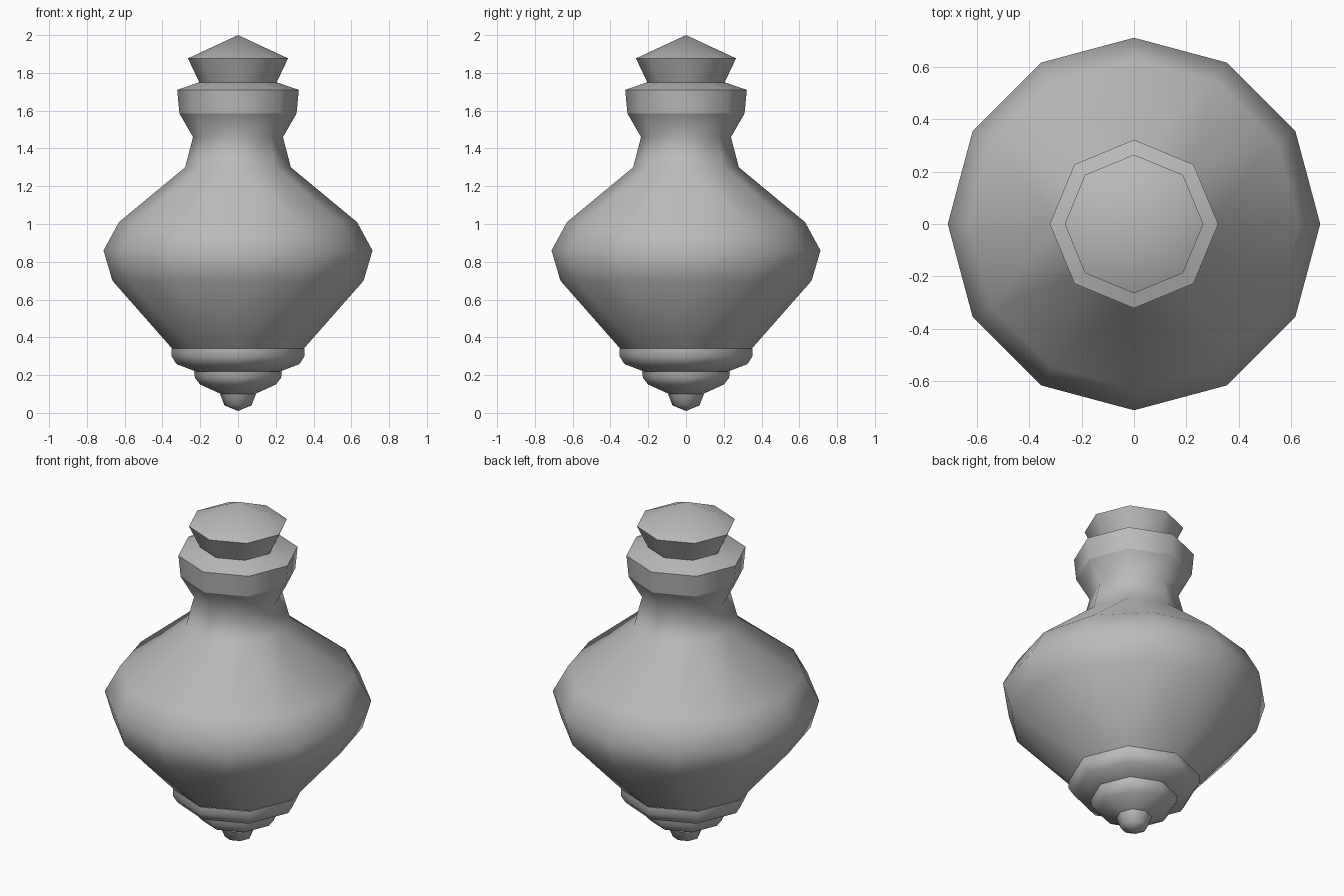
import bpy, bmesh
from math import cos, sin, pi

cube = bpy.data.objects.get("Cube")
if cube:
    bpy.data.objects.remove(cube)

grey = bpy.data.materials.new("plain_grey")
grey.use_nodes = True
colour = (0.5, 0.5, 0.5, 1)
grey.diffuse_color = colour
grey.node_tree.nodes["Principled BSDF"].inputs["Base Color"].default_value = colour


def turned(name, profile):
    """Surface through rings (radius, height, sides); a zero radius is a tip."""
    bm = bmesh.new()
    previous = None
    for radius, z, sides in profile:
        count = sides if radius else 1
        ring = [bm.verts.new((radius * cos(2 * pi * i / count),
                              radius * sin(2 * pi * i / count), z))
                for i in range(count)]
        if previous:
            a, b = len(previous), count
            i = j = 0
            if a == b:
                for i in range(a):
                    k = (i + 1) % a
                    bm.faces.new((previous[i], previous[k], ring[k], ring[i]))
            else:
                # zip together rings with different numbers of sides
                while (i < a and a > 1) or (j < b and b > 1):
                    low, high = previous[i % a], ring[j % b]
                    step_low = b == 1 or (a > 1 and (i + 0.5) / a <= (j + 0.5) / b)
                    if step_low:
                        i += 1
                        bm.faces.new((low, previous[i % a], high))
                    else:
                        j += 1
                        bm.faces.new((low, ring[j % b], high))
        previous = ring
    bmesh.ops.recalc_face_normals(bm, faces=bm.faces)
    # an open shell may be turned inside out: test against the axis
    lean = sum(f.normal.x * f.calc_center_median().x +
               f.normal.y * f.calc_center_median().y for f in bm.faces)
    if lean < 0:
        bmesh.ops.reverse_faces(bm, faces=bm.faces)
    for f in bm.faces:
        f.smooth = True
    mesh = bpy.data.meshes.new(name)
    bm.to_mesh(mesh)
    bm.free()
    mesh.materials.append(grey)
    obj = bpy.data.objects.new(name, mesh)
    bpy.context.collection.objects.link(obj)
    return obj


# Stepped foot, from the bottom tip upward
turned("foot_tip", [(0, 0.01, 8), (0.072, 0.04, 8), (0.095, 0.1, 8)])
turned("foot_lower_tier", [(0.09, 0.1, 8), (0.2, 0.15, 8), (0.228, 0.185, 8), (0.233, 0.22, 8)])
turned("foot_upper_tier", [(0.225, 0.22, 8), (0.325, 0.258, 8), (0.352, 0.3, 8), (0.352, 0.342, 8)])

# Twelve-sided belly running into an eight-sided neck
turned("body_and_neck", [(0.35, 0.342, 8), (0.665, 0.7, 12), (0.712, 0.86, 12),
                         (0.63, 1.01, 12), (0.28, 1.3, 8), (0.238, 1.46, 8),
                         (0.31, 1.585, 8)])

# Rim band and its sloping top
turned("rim_band", [(0.31, 1.585, 8), (0.322, 1.71, 8)])
turned("rim_top", [(0.322, 1.71, 8), (0.205, 1.75, 8)])

# Stopper with a pointed cap
turned("stopper_side", [(0.205, 1.75, 8), (0.265, 1.877, 8)])
turned("stopper_cap", [(0.265, 1.877, 8), (0, 2.0, 8)])
